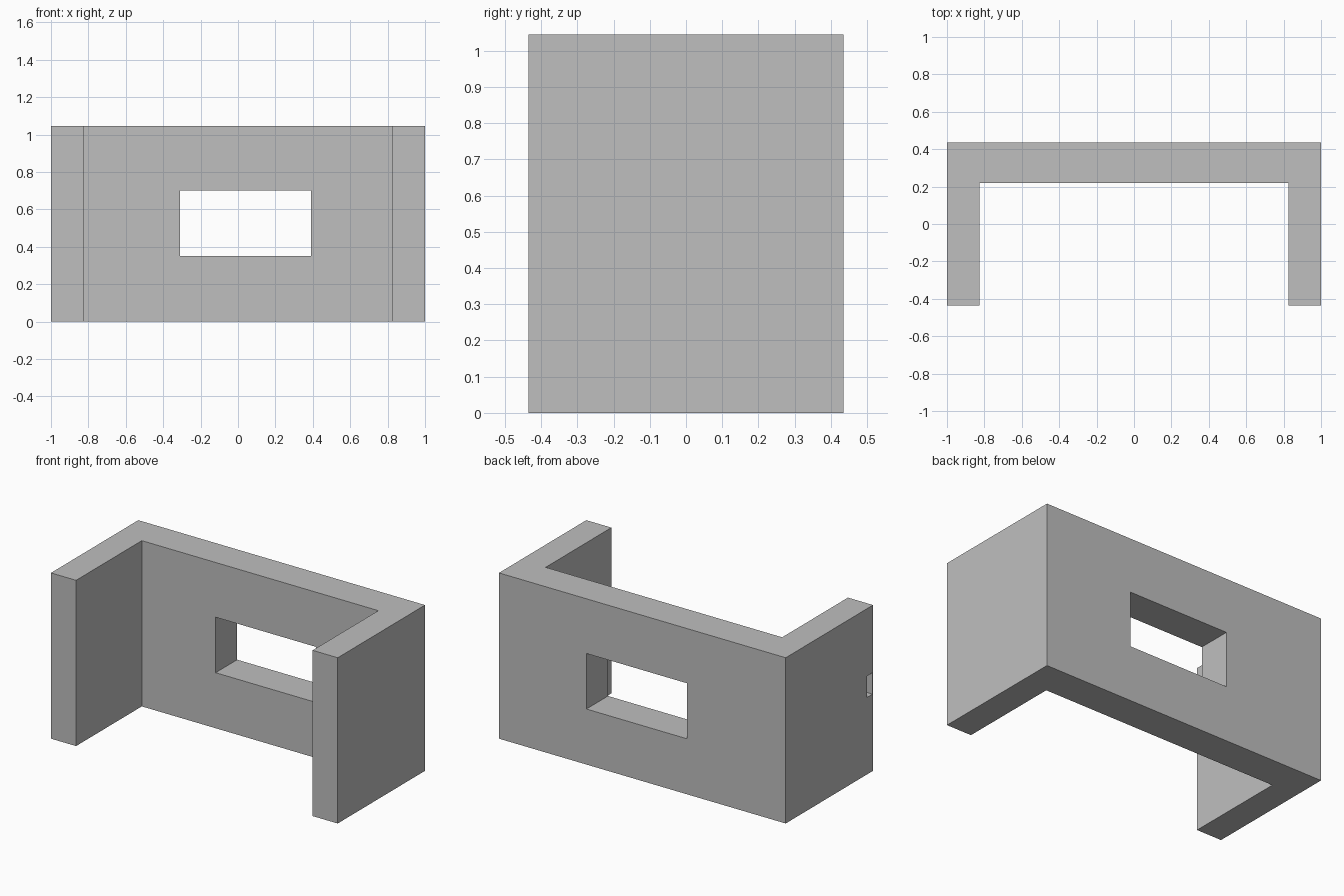
import bpy
import bmesh
from mathutils import Vector

if "Cube" in bpy.data.objects:
    bpy.data.objects.remove(bpy.data.objects["Cube"], do_unlink=True)

HEIGHT = 1.045
X, Y = 1.0, 0.435              # outer half sizes
INNER_X, INNER_Y = 0.825, 0.22  # inner faces of side and back walls

grey = bpy.data.materials.new("plain grey")
grey.use_nodes = True
colour = (0.52, 0.52, 0.52, 1)
grey.diffuse_color = colour
grey.node_tree.nodes["Principled BSDF"].inputs["Base Color"].default_value = colour


def add_object(name, bm):
    bmesh.ops.recalc_face_normals(bm, faces=bm.faces)
    mesh = bpy.data.meshes.new(name)
    bm.to_mesh(mesh)
    bm.free()
    mesh.materials.append(grey)
    obj = bpy.data.objects.new(name, mesh)
    bpy.context.collection.objects.link(obj)
    return obj


def cut_box(target, name, low, high):
    """Cut a box-shaped opening between two corners."""
    low, high = Vector(low), Vector(high)
    bm = bmesh.new()
    bmesh.ops.create_cube(bm, size=1)
    bmesh.ops.scale(bm, vec=high - low, verts=bm.verts)
    bmesh.ops.translate(bm, vec=(low + high) / 2, verts=bm.verts)
    cutter = add_object(name, bm)
    cutter.hide_render = True
    cutter.hide_viewport = True
    cutter.display_type = 'WIRE'
    mod = target.modifiers.new(name, 'BOOLEAN')
    mod.operation = 'DIFFERENCE'
    mod.solver = 'EXACT'
    mod.object = cutter


# U-shaped wall: half the plan, mirrored, then extruded upwards
half = [(X, Y), (X, -Y), (INNER_X, -Y), (INNER_X, INNER_Y)]
plan = half + [(-x, y) for x, y in reversed(half)]
bm = bmesh.new()
base = bm.faces.new([bm.verts.new((x, y, 0)) for x, y in plan])
top = bmesh.ops.extrude_face_region(bm, geom=[base])["geom"]
bmesh.ops.translate(bm, vec=(0, 0, HEIGHT),
                    verts=[v for v in top if isinstance(v, bmesh.types.BMVert)])
walls = add_object("walls", bm)

# Window through the back wall
cut_box(walls, "window_cutter", (-0.31, 0.1, 0.35), (0.39, 0.6, 0.70))

# Small pocket near the front edge of the right side wall
cut_box(walls, "pocket_cutter", (-1.1, -0.43, 0.485), (-0.92, -0.375, 0.62))
